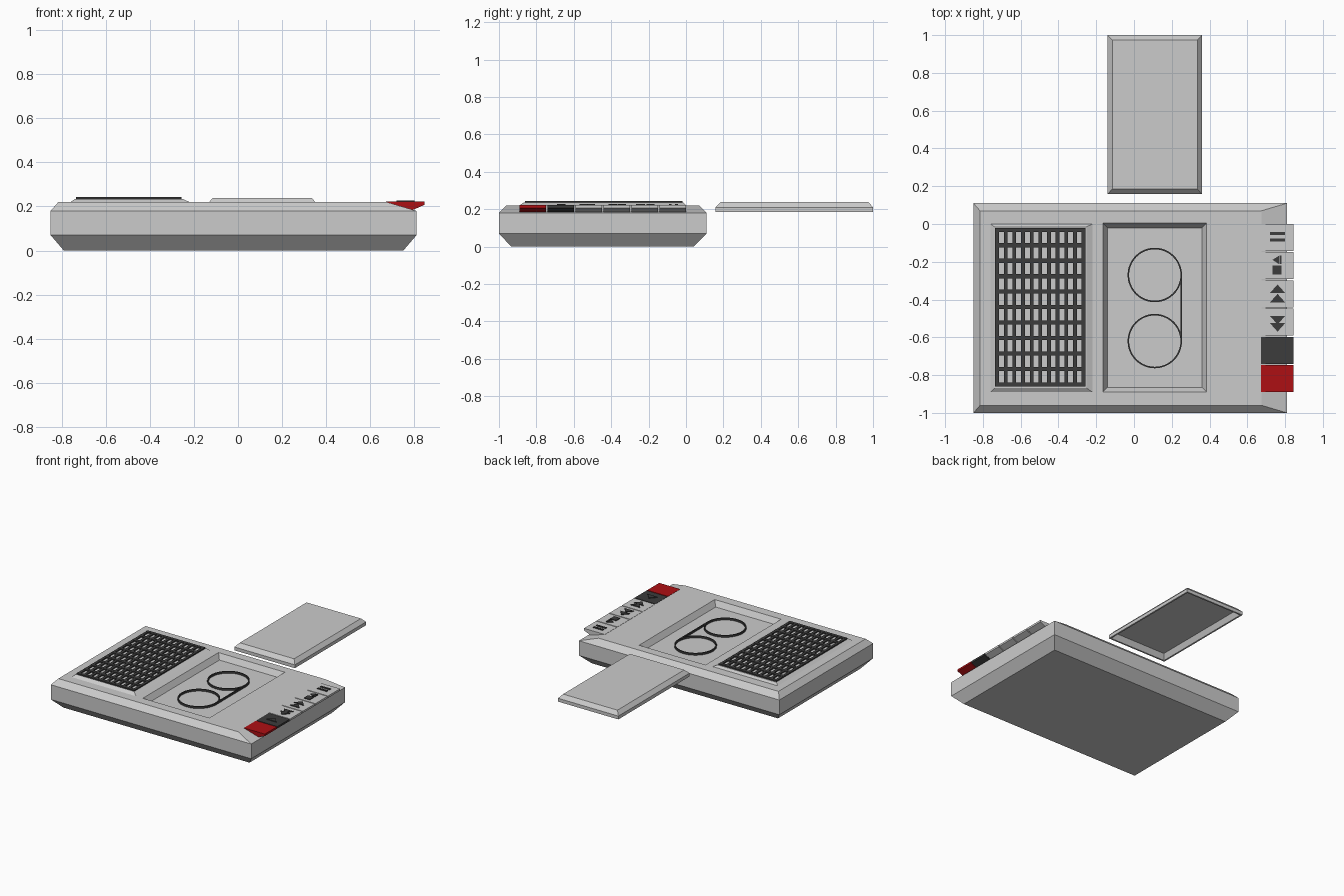
import bpy, bmesh, math

if "Cube" in bpy.data.objects:
    bpy.data.objects.remove(bpy.data.objects["Cube"])


def material(name, rgb):
    m = bpy.data.materials.new(name)
    m.diffuse_color = (*rgb, 1)
    m.use_nodes = True
    m.node_tree.nodes["Principled BSDF"].inputs["Base Color"].default_value = m.diffuse_color
    return m


DARK = material("dark_plastic", (0.045, 0.045, 0.045))
RED = material("red_plastic", (0.42, 0.005, 0.007))


def finish(name, bm, mat=None):
    bmesh.ops.recalc_face_normals(bm, faces=bm.faces[:])
    me = bpy.data.meshes.new(name)
    bm.to_mesh(me)
    bm.free()
    ob = bpy.data.objects.new(name, me)
    bpy.context.collection.objects.link(ob)
    if mat:
        me.materials.append(mat)
    return ob


def add_loft(bm, loops):
    """Skin a stack of equal-sized point loops and cap both ends."""
    rows = [[bm.verts.new(p) for p in loop] for loop in loops]
    for a, b in zip(rows, rows[1:]):
        for i in range(len(a)):
            j = (i + 1) % len(a)
            bm.faces.new((a[i], a[j], b[j], b[i]))
    bm.faces.new(rows[0][::-1])
    bm.faces.new(rows[-1])


def rect(x0, x1, y0, y1, z):
    return [(x0, y0, z), (x1, y0, z), (x1, y1, z), (x0, y1, z)]


def add_box(bm, x0, x1, y0, y1, z0, z1):
    add_loft(bm, [rect(x0, x1, y0, y1, z0), rect(x0, x1, y0, y1, z1)])


def stack(name, rings, mat=None):
    bm = bmesh.new()
    add_loft(bm, [rect(*r) for r in rings])
    return finish(name, bm, mat)


# Case: tapered base, straight sides, bevelled top with a wide slope under the keys
case = stack("case", [
    (-0.79, 0.75, -0.935, 0.04, 0),
    (-0.85, 0.81, -1.0, 0.11, 0.07),
    (-0.85, 0.81, -1.0, 0.11, 0.18),
    (-0.815, 0.675, -0.96, 0.07, 0.22)])

# Cassette well with sloped walls
cutter = stack("well_cutter", [
    (-0.14, 0.36, -0.865, -0.02, 0.18),
    (-0.165, 0.385, -0.89, 0.005, 0.22),
    (-0.165, 0.385, -0.89, 0.005, 0.26)])
cutter.hide_render = True
mod = case.modifiers.new("well", 'BOOLEAN')
mod.operation = 'DIFFERENCE'
mod.solver = 'EXACT'
mod.object = cutter
bpy.context.view_layer.objects.active = case
bpy.ops.object.modifier_apply(modifier=mod.name)
bpy.data.objects.remove(cutter)

# Reel outlines and the tape run between them
for label, cy in (("back", -0.27), ("front", -0.62)):
    bm = bmesh.new()
    n = 48
    prof = [(0.136, 0.178), (0.144, 0.178), (0.144, 0.195), (0.136, 0.195)]
    ring = [[bm.verts.new((0.11 + r * math.cos(2 * math.pi * k / n),
                           cy + r * math.sin(2 * math.pi * k / n), z)) for r, z in prof]
            for k in range(n)]
    for k in range(n):
        a, b = ring[k], ring[(k + 1) % n]
        for i in range(4):
            j = (i + 1) % 4
            bm.faces.new((a[i], a[j], b[j], b[i]))
    finish(label + "_reel", bm, DARK)
bm = bmesh.new()
add_box(bm, 0.246, 0.254, -0.62, -0.27, 0.178, 0.195)
finish("tape_run", bm, DARK)

# Raised speaker panel with a grid of bars
stack("speaker_panel", [
    (-0.76, -0.22, -0.89, 0.0, 0.215),
    (-0.76, -0.22, -0.89, 0.0, 0.22),
    (-0.738, -0.252, -0.868, -0.015, 0.235)])
bm = bmesh.new()
for i in range(11):
    x = -0.725 + i * 0.0458
    add_box(bm, x - 0.01, x + 0.01, -0.86, -0.02, 0.233, 0.243)
    y = -0.849 + i * 0.0818
    add_box(bm, -0.735, -0.257, y - 0.011, y + 0.011, 0.233, 0.244)
finish("speaker_grille", bm, DARK)

# Detached lid, hollow underneath
stack("cassette_lid", [
    (-0.11, 0.33, 0.19, 0.97, 0.225),
    (-0.128, 0.348, 0.17, 0.988, 0.185),
    (-0.14, 0.36, 0.158, 1.0, 0.185),
    (-0.14, 0.36, 0.158, 1.0, 0.21),
    (-0.115, 0.335, 0.185, 0.975, 0.238)])

# Wedge-shaped keys along the right edge
KEYS = ["record", "play", "rewind", "forward", "stop", "pause"]
WEDGE = [(0.672, 0.2215), (0.845, 0.2215), (0.845, 0.207), (0.79, 0.183), (0.672, 0.218)]
for i, key in enumerate(KEYS):
    y = -0.89 + i * 0.1495
    bm = bmesh.new()
    add_loft(bm, [[(x, yy, z) for x, z in WEDGE] for yy in (y, y + 0.1425)])
    finish(key + "_key", bm, {"record": RED, "play": DARK}.get(key))

# Raised key symbols
SYMBOLS = {
    "pause": [[(0.72, y), (0.8, y), (0.8, y + 0.015), (0.72, y + 0.015)] for y in (-0.058, -0.092)],
    "stop": [[(0.733, -0.268), (0.782, -0.268), (0.782, -0.22), (0.733, -0.22)],
             [(0.733, -0.19), (0.767, -0.212), (0.767, -0.168)],
             [(0.771, -0.212), (0.782, -0.212), (0.782, -0.168), (0.771, -0.168)]],
    "forward": [[(0.72, y), (0.8, y), (0.76, y + 0.045)] for y in (-0.365, -0.415)],
    "rewind": [[(0.72, y), (0.8, y), (0.76, y - 0.045)] for y in (-0.487, -0.525)],
    "play": [[(0.72, -0.69), (0.8, -0.69), (0.76, -0.645)]],
}
for key, shapes in SYMBOLS.items():
    bm = bmesh.new()
    for s in shapes:
        add_loft(bm, [[(x, y, z) for x, y in s] for z in (0.22, 0.227)])
    finish(key + "_symbol", bm, DARK)
